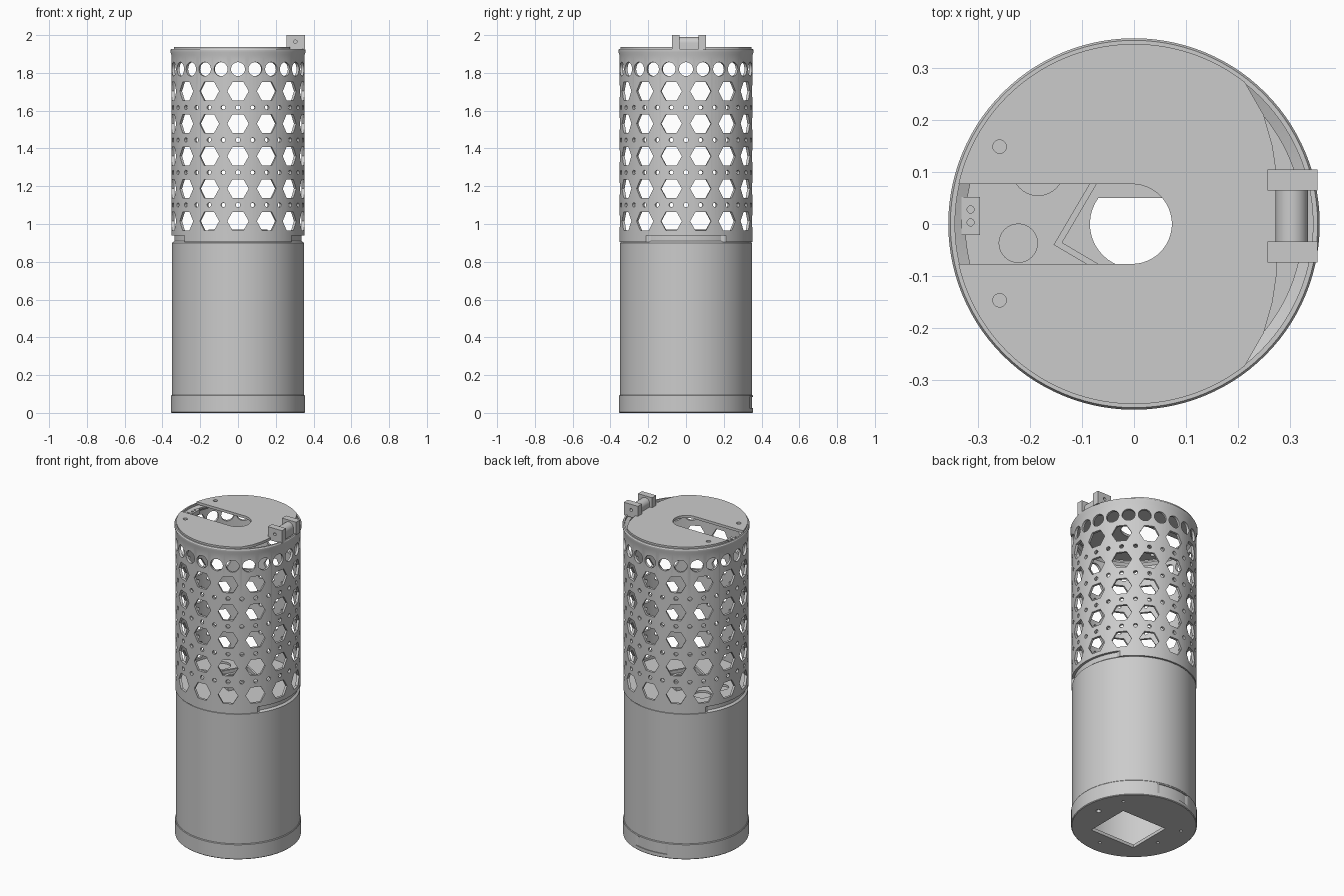
import bpy, bmesh, math
from math import sin, cos, pi, radians
from mathutils import Matrix

if "Cube" in bpy.data.objects:
    bpy.data.objects.remove(bpy.data.objects["Cube"])


def finish(name, bm, smooth=True):
    bmesh.ops.recalc_face_normals(bm, faces=bm.faces)
    me = bpy.data.meshes.new(name)
    bm.to_mesh(me)
    bm.free()
    ob = bpy.data.objects.new(name, me)
    bpy.context.collection.objects.link(ob)
    if smooth:
        shade(ob)
    return ob


def shade(ob):
    bpy.ops.object.select_all(action='DESELECT')
    bpy.context.view_layer.objects.active = ob
    ob.select_set(True)
    bpy.ops.object.shade_smooth_by_angle(angle=radians(25))


def prism(bm, pts, z0, z1, mat=Matrix()):
    lo = [bm.verts.new(mat @ Matrix.Translation((x, y, z0)).translation) for x, y in pts]
    hi = [bm.verts.new(mat @ Matrix.Translation((x, y, z1)).translation) for x, y in pts]
    bm.faces.new(lo[::-1])
    bm.faces.new(hi)
    n = len(pts)
    for i in range(n):
        j = (i + 1) % n
        bm.faces.new((lo[i], lo[j], hi[j], hi[i]))


def arc(r, a0=0, a1=360, n=24, cx=0, cy=0):
    full = abs(a1 - a0) == 360
    m = n if full else n - 1
    return [(cx + r * cos(radians(a0 + (a1 - a0) * i / m)),
             cy + r * sin(radians(a0 + (a1 - a0) * i / m))) for i in range(n)]


def rect(x0, x1, y0, y1):
    return [(x0, y0), (x1, y0), (x1, y1), (x0, y1)]


def lathe(name, profile, seg=112):
    bm = bmesh.new()
    rings = [[bm.verts.new((r * cos(2 * pi * k / seg), r * sin(2 * pi * k / seg), z))
              for k in range(seg)] for r, z in profile]
    for i, a in enumerate(rings):
        b = rings[(i + 1) % len(rings)]
        for k in range(seg):
            j = (k + 1) % seg
            bm.faces.new((a[k], a[j], b[j], b[k]))
    return finish(name, bm)


def cut(ob, bm):
    cutter = finish("cutter", bm, False)
    cutter.hide_render = True
    m = ob.modifiers.new("cut", 'BOOLEAN')
    m.operation = 'DIFFERENCE'
    m.solver = 'EXACT'
    m.object = cutter
    bpy.context.view_layer.objects.active = ob
    bpy.ops.object.modifier_apply(modifier=m.name)
    bpy.data.objects.remove(cutter)
    shade(ob)


def along_y(y=0):
    # local x -> x, local y -> z, local z -> -y
    return Matrix.Translation((0, y, 0)) @ Matrix.Rotation(pi / 2, 4, 'X')


# perforated upper shell with a slightly flared rim
shell = lathe("perforated_shell", [
    (.353, .905), (.353, 1.895), (.358, 1.91), (.358, 1.92), (.354, 1.927),
    (.345, 1.927), (.345, 1.915), (.325, 1.905), (.325, 1.895), (.338, 1.88), (.338, .905)])
holes = bmesh.new()


def hole_ring(count, z, r, sides):
    for k in range(count):
        a = -pi / 2 + 2 * pi * k / count
        mat = Matrix(((-sin(a), 0, cos(a), 0), (cos(a), 0, sin(a), 0), (0, 1, 0, z), (0, 0, 0, 1)))
        prism(holes, arc(r, n=sides), .3, .4, mat)


for row in range(5):
    hole_ring(14, 1.015 + .172 * row, .057, 6)
    if row < 4:
        hole_ring(28, 1.101 + .172 * row, .012, 12)
hole_ring(24, 1.82, .037, 24)
# notches in the lower edge
prism(holes, rect(.282, .4, -.3, .3), .88, .94)
prism(holes, rect(-.4, -.282, -.3, .3), .88, .94)
cut(shell, holes)

# lower body tube
lathe("lower_body", [(.349, .02), (.349, .9), (.337, .91), (.337, .95), (.325, .95), (.325, .02)])

# base cap wall with a flat recess at the back
cap = lathe("base_cap", [(.35, 0), (.354, .004), (.354, .092), (.351, .096), (.33, .096), (.33, 0)])
bm = bmesh.new()
prism(bm, rect(-.15, .15, .336, .4), .025, .085)
cut(cap, bm)

# base plate with square opening and screw holes
bm = bmesh.new()
prism(bm, arc(.34, n=112), 0, .02)
base = finish("base_plate", bm)
bm = bmesh.new()
prism(bm, rect(-.155, .155, -.19, .09), -.1, .1)
for x, y, r in ((.26, 0, .015), (.025, -.27, .009), (-.24, .126, .009),
                (.22, .17, .009), (-.225, -.06, .009)):
    prism(bm, arc(r, n=16, cx=x, cy=y), -.1, .1)
cut(base, bm)

# inner deck with a D-shaped hole and shallow round pockets
bm = bmesh.new()
prism(bm, arc(.336, n=112), .92, .952)
deck = finish("inner_deck", bm)
bm = bmesh.new()
a = math.degrees(math.asin(.05 / .085))
prism(bm, arc(.085, 180 - a, 360 + a, 32), .8, 1.1)
prism(bm, arc(.037, n=32, cx=-.223, cy=-.037), .94, 1.1)
prism(bm, arc(.05, n=32, cx=-.185, cy=.105), .94, 1.1)
cut(deck, bm)

# raised square frame on the deck
bm = bmesh.new()
prism(bm, arc(.16, 14.5, 374.5, 4), .95, .972)
frame = finish("deck_frame", bm)
bm = bmesh.new()
prism(bm, arc(.143, 14.5, 374.5, 4), .9, 1.0)
cut(frame, bm)

# small two-hole block by the wall
bm = bmesh.new()
prism(bm, rect(-.332, -.297, -.021, .052), 1.885, 1.912)
block = finish("catch_block", bm)
bm = bmesh.new()
for y in (.003, .028):
    prism(bm, arc(.007, n=12, cx=-.315, cy=y), 1.8, 2)
cut(block, bm)

# slotted lid
outline = arc(.347, 192.8, 308, 48) + [(.25, -.21), (.267, -.15), (.276, -.09),
                                       (.276, .09), (.267, .15), (.25, .21)]
outline += arc(.347, 52, 167.2, 48) + arc(.077, 90, -90, 24, cx=-.004)
bm = bmesh.new()
prism(bm, outline, 1.922, 1.938)
lid = finish("lid", bm)
bm = bmesh.new()
for y in (-.147, .149):
    prism(bm, arc(.013, n=20, cx=-.259, cy=y), 1.8, 2)
cut(lid, bm)

# hinge ears with pin hole
bm = bmesh.new()
for y in (.105, -.034):
    prism(bm, rect(.257, .354, 1.92, 2.0), 0, .04, along_y(y))
ears = finish("hinge_ears", bm)
bm = bmesh.new()
prism(bm, arc(.009, n=16, cx=.304, cy=1.965), -.3, .3, along_y())
cut(ears, bm)

# hinge barrel on a saddle
bm = bmesh.new()
prism(bm, [(.275, 1.905), (.335, 1.905)] + arc(.031, 0, 180, 20, .304, 1.958), -.065, .034, along_y())
finish("hinge_barrel", bm)
